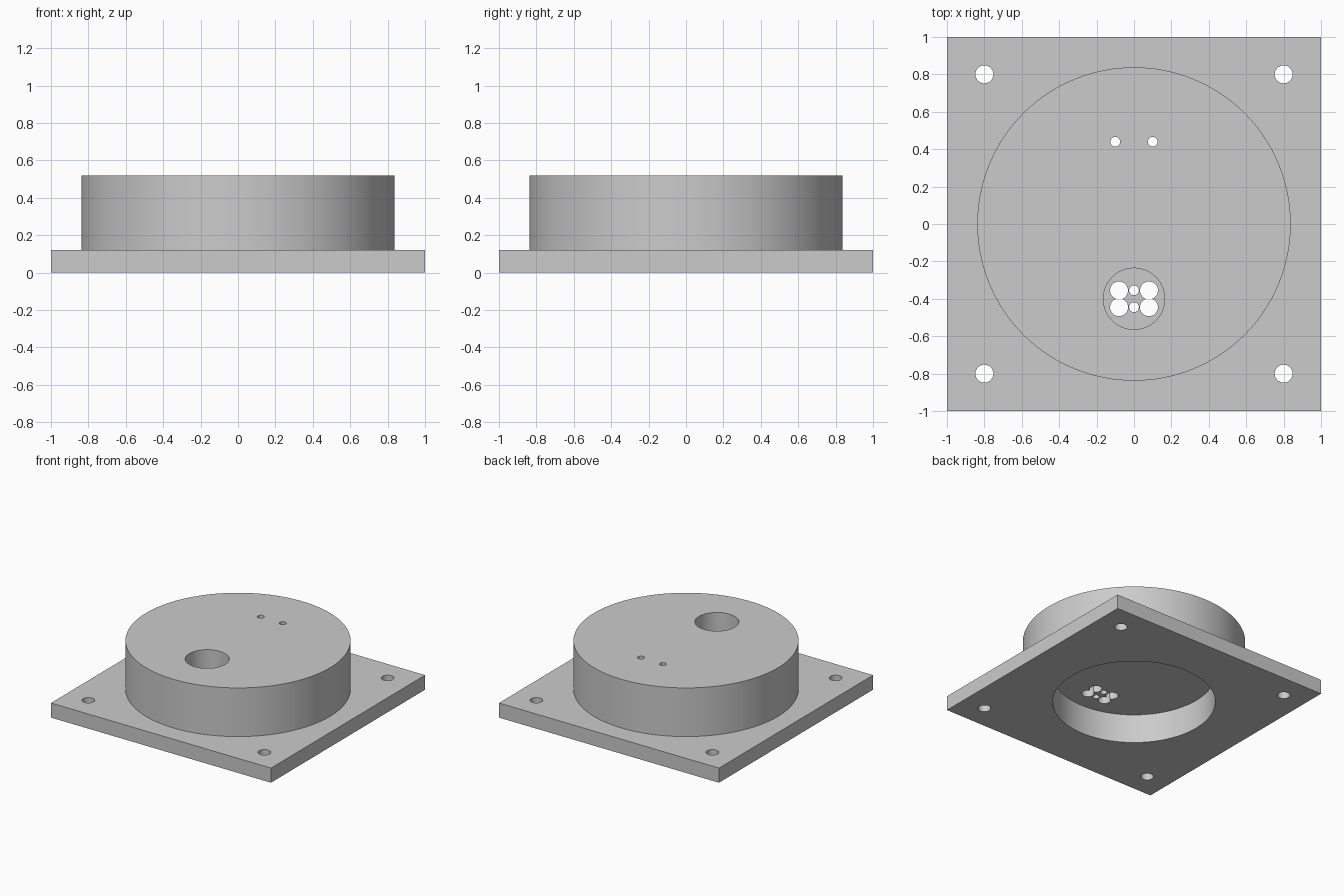
import bpy
import math

cube = bpy.data.objects.get("Cube")
if cube:
    bpy.data.objects.remove(cube, do_unlink=True)

# Single plain grey material
GREY = (0.6, 0.6, 0.6, 1.0)
mat = bpy.data.materials.new("light_grey")
mat.use_nodes = True
mat.diffuse_color = GREY
mat.node_tree.nodes["Principled BSDF"].inputs["Base Color"].default_value = GREY


def cylinder(name, x, y, radius, bottom, top, sides=48):
    bpy.ops.mesh.primitive_cylinder_add(vertices=sides, radius=radius, depth=top - bottom,
                                        location=(x, y, (bottom + top) / 2))
    obj = bpy.context.object
    obj.name = name
    return obj


def combine(target, tool, operation):
    """Apply a boolean to the target and discard the tool."""
    tool.hide_render = True
    mod = target.modifiers.new(tool.name, "BOOLEAN")
    mod.operation = operation
    mod.solver = "EXACT"
    mod.object = tool
    bpy.context.view_layer.objects.active = target
    bpy.ops.object.modifier_apply(modifier=mod.name)
    bpy.data.objects.remove(tool, do_unlink=True)


PLATE_TOP, DRUM_TOP = 0.12, 0.52
RECESS_TOP, SOCKET_FLOOR = 0.24, 0.32
SOCKET_Y = -0.4

# Square base plate
bpy.ops.mesh.primitive_cube_add(size=2, location=(0, 0, PLATE_TOP / 2))
body = bpy.context.object
body.name = "flanged_housing"
body.scale.z = PLATE_TOP / 2
bpy.ops.object.transform_apply(location=True, rotation=False, scale=True)

# Round drum on top, hollow recess underneath
combine(body, cylinder("drum", 0, 0, 0.838, PLATE_TOP / 2, DRUM_TOP, 128), "UNION")
combine(body, cylinder("recess", 0, 0, 0.612, -0.1, RECESS_TOP, 128), "DIFFERENCE")

# Deep round socket in the top
combine(body, cylinder("socket", 0, SOCKET_Y, 0.164, SOCKET_FLOOR, 0.6, 64), "DIFFERENCE")

# Mounting holes at the plate corners
for x in (-0.8, 0.8):
    for y in (-0.8, 0.8):
        combine(body, cylinder("mounting_hole", x, y, 0.048, -0.1, 0.2), "DIFFERENCE")

# Pair of small holes at the back of the drum
for x in (-0.1, 0.1):
    combine(body, cylinder("small_hole", x, 0.44, 0.026, 0.2, 0.6, 32), "DIFFERENCE")

# Pin holes through the socket floor
for y in (SOCKET_Y - 0.045, SOCKET_Y + 0.045):
    for x, radius in ((-0.08, 0.048), (0, 0.026), (0.08, 0.048)):
        combine(body, cylinder("pin_hole", x, y, radius, 0.2, 0.36, 32), "DIFFERENCE")

# Smooth round walls, crisp rims
body.data.materials.clear()
body.data.materials.append(mat)
for face in body.data.polygons:
    face.material_index = 0
bpy.ops.object.select_all(action="DESELECT")
body.select_set(True)
bpy.context.view_layer.objects.active = body
bpy.ops.object.shade_smooth_by_angle(angle=math.radians(30))
